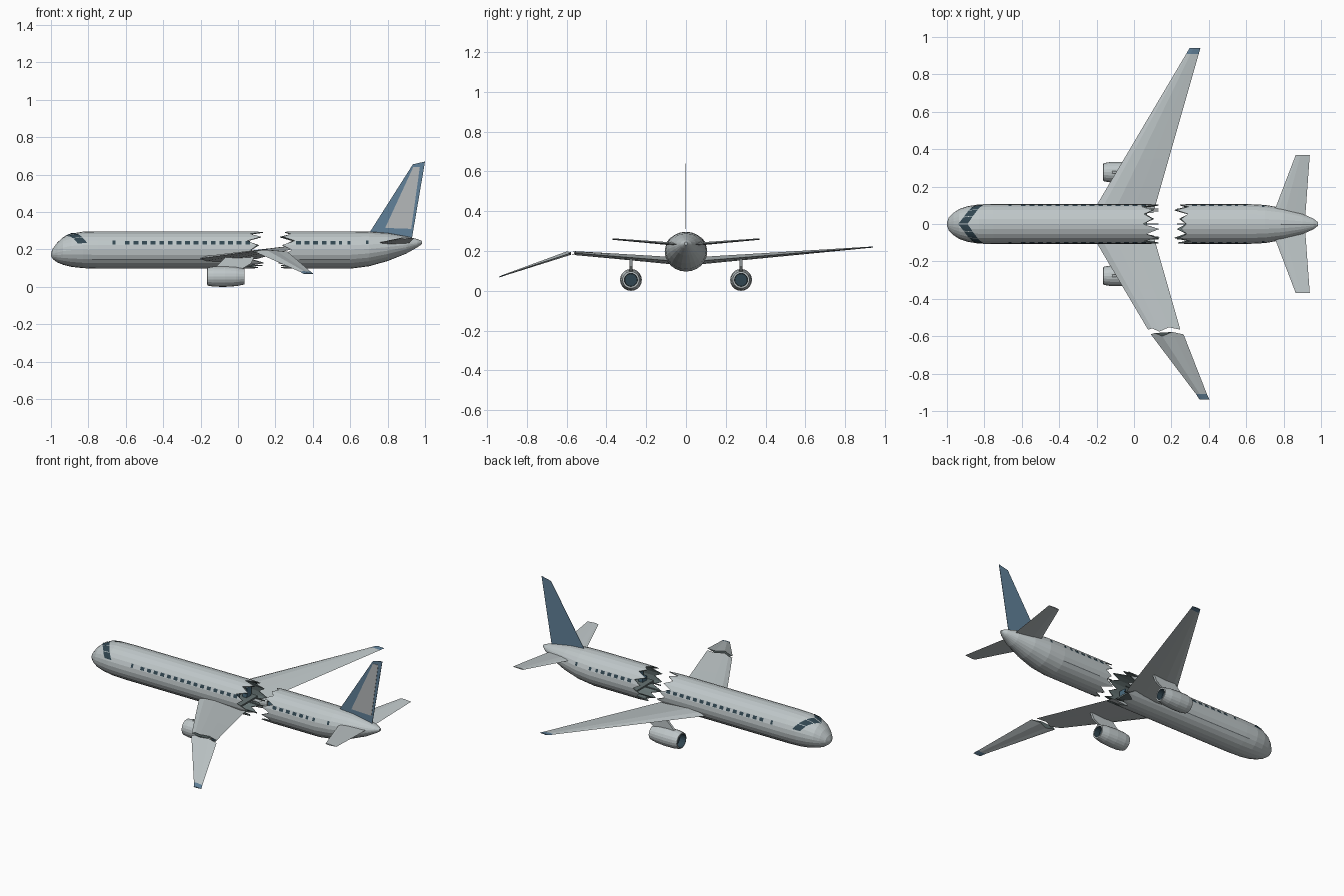
import bpy, bmesh, random
from math import sin, cos, pi, radians

random.seed(4)
if "Cube" in bpy.data.objects:
    bpy.data.objects.remove(bpy.data.objects["Cube"])


def material(name, color):
    m = bpy.data.materials.new(name)
    m.use_nodes = True
    m.diffuse_color = (*color, 1)
    m.node_tree.nodes["Principled BSDF"].inputs["Base Color"].default_value = (*color, 1)
    return m


SKIN = material("pale grey skin", (.52, .57, .58))
BLUE = material("livery blue", (.12, .22, .32))
GLASS = material("dark glass", (.03, .06, .08))
INNER = material("torn interior", (.13, .17, .17))
PANEL = material("fin panel grey", (.46, .48, .49))
SEAT = material("cabin blue", (.07, .15, .21))
LINE = material("seam grey", (.15, .17, .18))


def make(name, verts, faces, mats, index=None):
    me = bpy.data.meshes.new(name)
    me.from_pydata(verts, [], faces)
    for m in mats:
        me.materials.append(m)
    if index:
        for p, i in zip(me.polygons, index):
            p.material_index = i
    bm = bmesh.new()
    bm.from_mesh(me)
    bmesh.ops.recalc_face_normals(bm, faces=bm.faces)
    bm.to_mesh(me)
    bm.free()
    ob = bpy.data.objects.new(name, me)
    bpy.context.collection.objects.link(ob)
    return ob


def bridge(rows, n):
    """Quads between consecutive closed rings of n vertices."""
    return [(r * n + i, r * n + (i + 1) % n, (r + 1) * n + (i + 1) % n, (r + 1) * n + i)
            for r in range(rows - 1) for i in range(n)]


def box(name, center, size, mat):
    c = [(x, y, z) for x in (-.5, .5) for y in (-.5, .5) for z in (-.5, .5)]
    v = [tuple(center[k] + p[k] * size[k] for k in range(3)) for p in c]
    f = [(0, 1, 3, 2), (4, 6, 7, 5), (0, 4, 5, 1), (2, 3, 7, 6), (0, 2, 6, 4), (1, 5, 7, 3)]
    return make(name, v, f, [mat])


def plate(name, outline, y, thick, mat):
    """Upright plate from an x-z outline."""
    n = len(outline)
    v = [(x, y + d, z) for d in (0, thick) for x, z in outline]
    f = bridge(2, n) + [tuple(range(n)), tuple(range(n, 2 * n))]
    return make(name, v, f, [mat])


# Fuselage stations: x, top, bottom, half width
BODY = [(-1, .18, .165, .008), (-.99, .205, .148, .035), (-.965, .238, .13, .06),
        (-.935, .265, .118, .08), (-.89, .285, .107, .095), (-.83, .295, .1, .105),
        (-.75, .297, .097, .107), (.6, .297, .097, .107), (.7, .295, .11, .102),
        (.8, .288, .138, .085), (.9, .27, .178, .055), (.96, .255, .212, .028),
        (.985, .245, .23, .008)]
N = 24


def hull(x, a, off=0.0):
    """Point on the hull at station x, angle a from the top."""
    for p, q in zip(BODY, BODY[1:]):
        if x <= q[0]:
            break
    t = (x - p[0]) / (q[0] - p[0])
    top, bot, w = (p[k] + (q[k] - p[k]) * t for k in (1, 2, 3))
    return (x, (w + off) * sin(a), (top + bot) / 2 + ((top - bot) / 2 + off) * cos(a))


def tube(name, stations, torn, sign):
    """Hull section whose torn end is a ring of uneven spikes."""
    v = [hull(x, 2 * pi * i / N) for x in stations for i in range(N)]
    for i in range(N):
        reach = random.uniform(.04, .085) if i % 2 else random.uniform(-.015, .02)
        v.append(hull(torn + sign * reach, 2 * pi * i / N))
    f = bridge(len(stations) + 1, N) + [tuple(range(N))]
    ob = make(name, v, f, [SKIN, INNER])
    mod = ob.modifiers.new("shell", "SOLIDIFY")
    mod.thickness = .005
    mod.offset = -1
    mod.material_offset = mod.material_offset_rim = 1


tube("front_fuselage", [s[0] for s in BODY if s[0] < -.5] + [.02], .055, 1)
tube("rear_fuselage", [s[0] for s in reversed(BODY) if s[0] > .5] + [.33], .295, -1)


def patch(name, x0, x1, a0, a1, side, mat, skew=0.0, off=.002):
    """Thin plate that follows the hull."""
    k = 4
    v, f = [], []
    for i in range(k):
        for j in range(k):
            t, s = i / (k - 1), j / (k - 1)
            v.append(hull(x0 + (x1 - x0) * t + skew * s, side * radians(a0 + (a1 - a0) * s), off))
    for i in range(k - 1):
        for j in range(k - 1):
            c = i * k + j
            f.append((c, c + 1, c + k + 1, c + k))
    ob = make(name, v, f, [mat])
    # aim the plate outwards
    p = ob.data.polygons[0]
    if p.normal.y * side < 0:
        ob.data.flip_normals()


for side, tag in ((-1, "front"), (1, "back")):
    # Cabin windows, door windows, cockpit panes and seams
    for i in range(15):
        x = -.605 + i * .046
        patch(f"cabin_window_{tag}", x, x + .026, 62, 73, side, GLASS)
    for i in range(7):
        x = .31 + i * .046
        patch(f"rear_window_{tag}", x, x + (.026 if i < 5 else .016), 62, 73, side, GLASS)
    for x in (-.67, .685):
        patch(f"door_window_{tag}", x, x + .014, 61, 74, side, GLASS)
    for i in range(3):
        x = -.938 + i * .028
        patch(f"cockpit_pane_{tag}", x, x + .05, 2 + i * 23, 23 + i * 23, side, GLASS, .026, .003)
    for x0, x1 in ((-.78, .03), (.33, .6)):
        patch(f"hull_seam_{tag}", x0, x1, 119, 122, side, LINE, 0, .0015)

# Cabin interior seen through the break
for tag, x, d in (("front", -.02, 1), ("rear", .38, -1)):
    make(f"{tag}_bulkhead", [hull(x, 2 * pi * i / N, -.004) for i in range(N)],
         [tuple(range(N))], [INNER])
    box(f"{tag}_cabin_floor", (x + d * .045, 0, .165), (.09, .19, .01), INNER)
    box(f"{tag}_cabin_door", (x + d * .004, 0, .212), (.006, .05, .085), SEAT)
    for y in (-.058, .058):
        box(f"{tag}_seat_base", (x + d * .04, y, .182), (.03, .045, .024), SEAT)
        box(f"{tag}_seat_back", (x + d * .04 + .014, y, .205), (.008, .045, .05), SEAT)
    for y, z in ((-.07, .13), (.07, .13), (0, .115), (-.08, .16), (.08, .16)):
        box(f"{tag}_broken_spar", (x + d * .085, y, z), (.13, .005, .005), INNER)

# Airfoil: chord fraction, half thickness fraction
FOIL = [(0, 0), (.12, .7), (.35, 1), (.65, .6), (1, .05), (.65, -.5), (.35, -.8), (.12, -.6)]
TEAR = (0, .5, -.7, .9, 0, .9, -.7, .5)


def wing(name, sections, tip_blue=False, end_mat=0):
    """Loft of sections: leading x, trailing x, y, z, half thickness, tear depth."""
    n = len(FOIL)
    v = [(a + (b - a) * c, y + tear * TEAR[i], z + h * t)
         for a, b, y, z, t, tear in sections for i, (c, h) in enumerate(FOIL)]
    rows = len(sections)
    last = int(tip_blue)
    quads = bridge(rows, n)
    index = [last if q[0] >= (rows - 2) * n else 0 for q in quads]
    caps = [tuple(range(n)), tuple(range((rows - 1) * n, rows * n))]
    index += [2 if sections[0][5] else 0, 2 if sections[-1][5] else last]
    make(name, v, quads + caps, [SKIN, BLUE, INNER], index)


def span(y, side):
    """Intact wing section at distance y from the centre line."""
    t = (y - .1) / .84
    return [-.2 + .497 * t, .115 + .24 * t, side * y, .152 + .068 * t, .02 - .017 * t, 0]


wing("back_wing", [span(y, 1) for y in (.06, .35, .91, .94)], True)
stub = span(.565, -1)
stub[5] = .014
wing("front_wing_inner", [span(.06, -1), span(.35, -1), stub])
wing("front_wing_outer", [(.09, .265, -.59, .187, .011, .014), (.332, .39, -.91, .08, .004, 0),
                          (.35, .403, -.938, .07, .003, 0)], True)

for side, tag in ((-1, "front"), (1, "back")):
    # Tailplane
    wing(f"{tag}_tailplane", [(.735, .915, side * .03, .232, .009, 0),
                              (.865, .94, side * .37, .26, .004, 0)])
    # Engine: lathed nacelle with dark intake and exhaust
    prof = [(-.125, .001), (-.125, .038), (-.165, .042), (-.163, .048), (-.13, .054), (-.07, .055),
            (-.01, .051), (.035, .042), (.035, .033), (.0, .031), (.0, .001)]
    S = 20
    ring = [(x, side * .277 + r * cos(2 * pi * i / S), .055 + r * sin(2 * pi * i / S))
            for x, r in prof for i in range(S)]
    dark = [1, 1, 0, 0, 0, 0, 0, 0, 1, 1]
    make(f"{tag}_engine", ring, bridge(len(prof), S), [SKIN, GLASS],
         [d for d in dark for _ in range(S)])
    plate(f"{tag}_engine_pylon", [(-.12, .105), (.02, .095), (.07, .125), (.09, .165), (-.06, .165)],
          side * .277 - .007, .014, SKIN)

# Tail fin with a pale panel on one side
plate("tail_fin", [(.7, .285), (.935, .655), (1, .67), (.93, .26)], -.001, .002, BLUE)
plate("tail_fin_panel", [(.787, .315), (.937, .64), (.972, .64), (.926, .31)], -.003, .002, PANEL)
